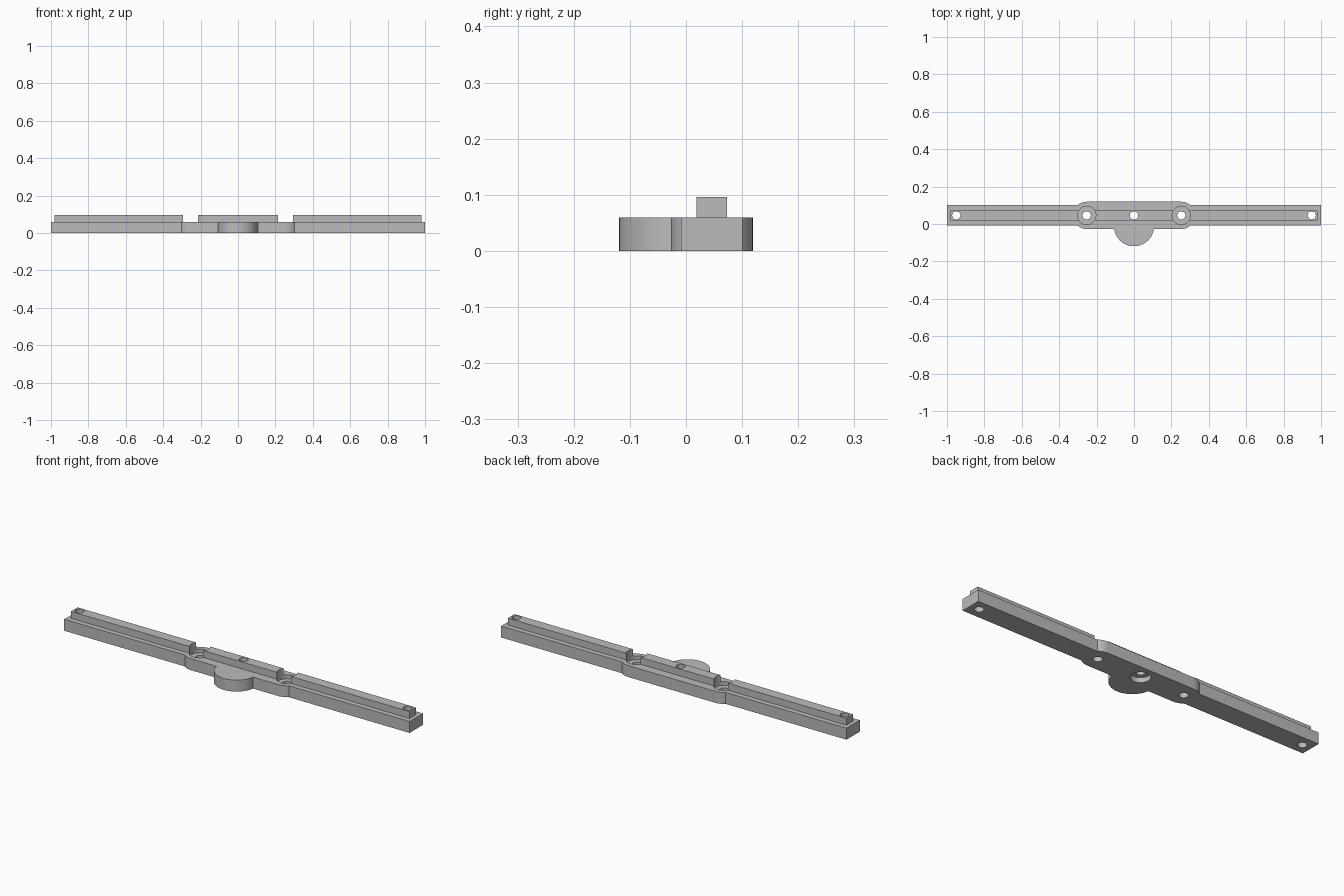
import bpy
import bmesh
import math

default = bpy.data.objects.get("Cube")
if default:
    bpy.data.objects.remove(default, do_unlink=True)

GREY = (0.5, 0.5, 0.5, 1.0)
mat = bpy.data.materials.new("light grey")
mat.use_nodes = True
mat.diffuse_color = GREY
mat.node_tree.nodes["Principled BSDF"].inputs["Base Color"].default_value = GREY

MID_Y = 0.046      # centre line of the bar
TOP = 0.06         # top of the base
RAIL_TOP = 0.096
PIVOT_X = 0.253


def prism(name, outline, z0, z1):
    """Extrude a flat outline between two heights."""
    bm = bmesh.new()
    face = bm.faces.new([bm.verts.new((x, y, z0)) for x, y in outline])
    grown = bmesh.ops.extrude_face_region(bm, geom=[face])
    moved = [v for v in grown["geom"] if isinstance(v, bmesh.types.BMVert)]
    bmesh.ops.translate(bm, verts=moved, vec=(0, 0, z1 - z0))
    bmesh.ops.recalc_face_normals(bm, faces=bm.faces)
    mesh = bpy.data.meshes.new(name)
    bm.to_mesh(mesh)
    bm.free()
    mesh.materials.append(mat)
    obj = bpy.data.objects.new(name, mesh)
    bpy.context.collection.objects.link(obj)
    return obj


def arc(x, y, r, start=0, end=360, n=48):
    full = end - start == 360
    steps = n if full else n + 1
    angles = [math.radians(start + (end - start) * i / n) for i in range(steps)]
    return [(x + r * math.cos(a), y + r * math.sin(a)) for a in angles]


def box(half_x, half_y):
    return [(sx * half_x, MID_Y + sy * half_y)
            for sx, sy in ((-1, -1), (1, -1), (1, 1), (-1, 1))]


def combine(target, tool, operation):
    mod = target.modifiers.new(tool.name, 'BOOLEAN')
    mod.operation = operation
    mod.solver = 'EXACT'
    mod.object = tool
    bpy.context.view_layer.objects.active = target
    bpy.ops.object.modifier_apply(modifier=mod.name)
    bpy.data.objects.remove(tool, do_unlink=True)


# Long bar, rounded middle plate, front tab and raised rail
body = prism("rail_bar", box(1.0, 0.055), 0, TOP)
plate = arc(PIVOT_X, MID_Y, 0.073, -90, 90, 24) + arc(-PIVOT_X, MID_Y, 0.073, 90, 270, 24)
combine(body, prism("middle_plate", plate, 0, TOP), 'UNION')
combine(body, prism("front_tab", arc(0, -0.012, 0.107, n=64), 0, TOP), 'UNION')
combine(body, prism("top_rail", box(0.98, 0.0275), 0.03, RAIL_TOP), 'UNION')

# Screw head pockets that break the rail
for x in (-PIVOT_X, PIVOT_X):
    combine(body, prism("pocket_cutter", arc(x, MID_Y, 0.049), 0.04, 0.2), 'DIFFERENCE')

# Through holes
for x in (-0.95, -PIVOT_X, 0, PIVOT_X, 0.95):
    combine(body, prism("hole_cutter", arc(x, MID_Y, 0.022, n=32), -0.1, 0.2), 'DIFFERENCE')

# Recess under the centre hole
combine(body, prism("recess_cutter", arc(0, MID_Y, 0.047), -0.1, 0.025), 'DIFFERENCE')

bpy.ops.object.select_all(action='DESELECT')
body.select_set(True)
bpy.context.view_layer.objects.active = body
bpy.ops.object.shade_smooth_by_angle(angle=math.radians(30))
